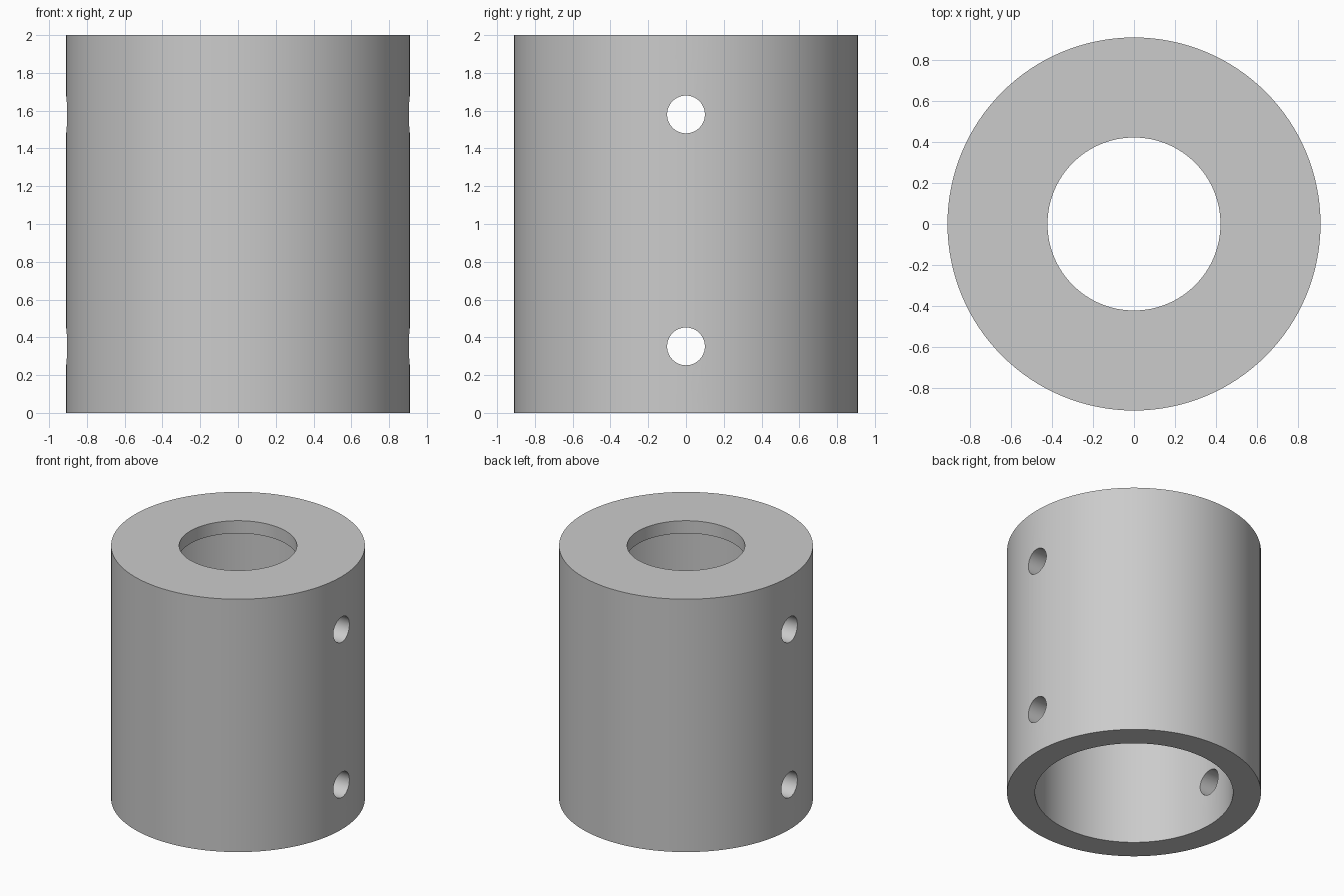
import bpy
import bmesh
import math

SEGMENTS = 128
HEIGHT = 2.0
OUTER_R, BORE_R, LIP_R = 0.91, 0.71, 0.422
LIP_THICKNESS = 0.10
PIN_R = 0.1
PIN_HEIGHTS = (0.352, 1.58)

cube = bpy.data.objects.get("Cube")
if cube:
    bpy.data.objects.remove(cube, do_unlink=True)


def make_material(name, color):
    mat = bpy.data.materials.new(name)
    mat.use_nodes = True
    mat.diffuse_color = color
    mat.node_tree.nodes["Principled BSDF"].inputs["Base Color"].default_value = color
    return mat


def lathe(name, profile):
    """Revolve a closed (radius, z) outline around the z axis."""
    bm = bmesh.new()
    verts = [bm.verts.new((r, 0, z)) for r, z in profile]
    edges = [bm.edges.new((v, verts[i - 1])) for i, v in enumerate(verts)]
    bmesh.ops.spin(bm, geom=verts + edges, cent=(0, 0, 0), axis=(0, 0, 1),
                   angle=math.tau, steps=SEGMENTS, use_duplicate=False)
    bmesh.ops.remove_doubles(bm, verts=bm.verts, dist=0.0001)
    bmesh.ops.recalc_face_normals(bm, faces=bm.faces)
    mesh = bpy.data.meshes.new(name)
    bm.to_mesh(mesh)
    bm.free()
    obj = bpy.data.objects.new(name, mesh)
    bpy.context.collection.objects.link(obj)
    return obj


def drill_across(obj, z):
    """Cut a round hole along x through both walls."""
    bpy.ops.mesh.primitive_cylinder_add(vertices=48, radius=PIN_R, depth=3,
                                        location=(0, 0, z),
                                        rotation=(0, math.pi / 2, 0))
    cutter = bpy.context.object
    cutter.name = "pin_hole_cutter"
    cutter.hide_render = True
    cut = obj.modifiers.new("pin_hole", 'BOOLEAN')
    cut.operation = 'DIFFERENCE'
    cut.solver = 'EXACT'
    cut.object = cutter
    select_only(obj)
    bpy.ops.object.modifier_apply(modifier=cut.name)
    bpy.data.objects.remove(cutter, do_unlink=True)


def select_only(obj):
    bpy.ops.object.select_all(action='DESELECT')
    obj.select_set(True)
    bpy.context.view_layer.objects.active = obj


# Hollow sleeve: wide bore open at the bottom, narrower lip at the top
lip_z = HEIGHT - LIP_THICKNESS
sleeve = lathe("sleeve", [(OUTER_R, 0), (OUTER_R, HEIGHT), (LIP_R, HEIGHT),
                          (LIP_R, lip_z), (BORE_R, lip_z), (BORE_R, 0)])
sleeve.data.materials.append(make_material("plain grey", (0.6, 0.6, 0.6, 1)))

# Cross holes near the top and bottom
for z in PIN_HEIGHTS:
    drill_across(sleeve, z)

select_only(sleeve)
bpy.ops.object.shade_smooth_by_angle(angle=math.radians(30))
